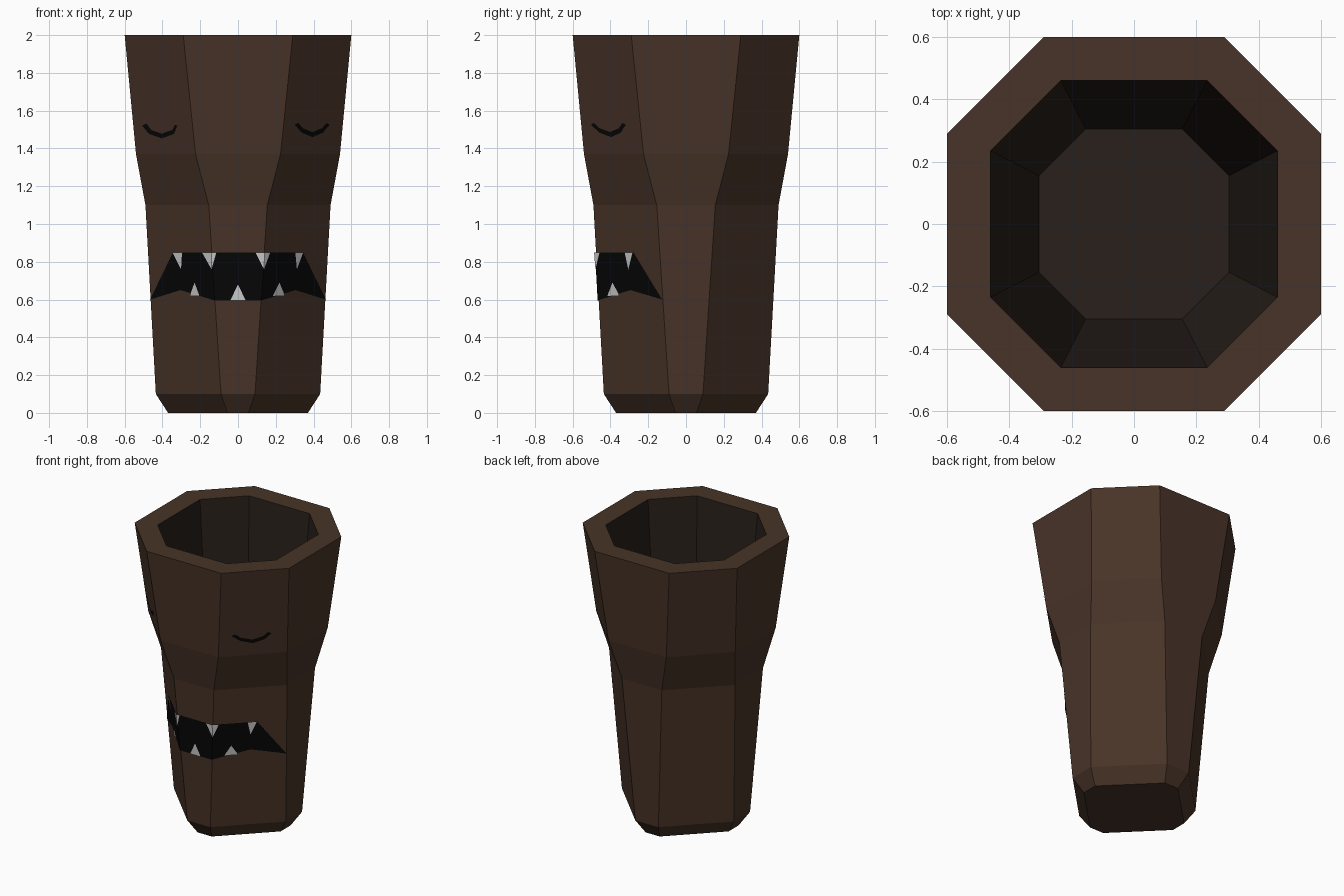
import bpy

if "Cube" in bpy.data.objects:
    bpy.data.objects.remove(bpy.data.objects["Cube"])

def material(name, rgb):
    m = bpy.data.materials.new(name)
    m.diffuse_color = (*rgb, 1)
    m.use_nodes = True
    m.node_tree.nodes["Principled BSDF"].inputs["Base Color"].default_value = m.diffuse_color
    return m

WOOD = material("wood", (0.065, 0.034, 0.021))
HOLLOW = material("hollow", (0.021, 0.014, 0.011))
BLACK = material("black", (0.002, 0.002, 0.002))
TOOTH = material("tooth", (0.65, 0.65, 0.65))

# Octagon rings: height, distance to flat side, half width of flat side
OUTER = [(0, .37, .055), (.1, .435, .09), (1.1, .49, .155),
         (1.37, .54, .225), (2, .6, .29)]
INNER = [(2, .46, .235), (.15, .305, .155)]

def add_mesh(name, verts, faces, mats):
    me = bpy.data.meshes.new(name)
    me.from_pydata(verts, [], faces)
    for m in mats:
        me.materials.append(m)
    me.update()
    ob = bpy.data.objects.new(name, me)
    bpy.context.collection.objects.link(ob)
    return ob

def ring(z, a, b):
    return [(x, y, z) for x, y in ((b, -a), (a, -b), (a, b), (b, a),
                                   (-b, a), (-a, b), (-a, -b), (-b, -a))]

# Hollow eight-sided trunk
rings = OUTER + INNER
verts = [v for r in rings for v in ring(*r)]
faces = [tuple(reversed(range(8)))]
for k in range(len(rings) - 1):
    for i in range(8):
        j = (i + 1) % 8
        faces.append((k * 8 + i, k * 8 + j, k * 8 + 8 + j, k * 8 + 8 + i))
last = (len(rings) - 1) * 8
faces.append(tuple(range(last, last + 8)))
trunk = add_mesh("trunk", verts, faces, [WOOD, HOLLOW])
for p in trunk.data.polygons[-9:]:
    p.material_index = 1

def on_front(x, z, lift):
    """Point on the front of the trunk, lifted slightly outward."""
    for (z0, a0, b0), (z1, a1, b1) in zip(OUTER, OUTER[1:]):
        if z0 <= z <= z1:
            t = (z - z0) / (z1 - z0)
            a, b = a0 + t * (a1 - a0), b0 + t * (b1 - b0)
            y = -a if abs(x) <= b else -(a + b - abs(x))
            return (x * (1 + lift), y * (1 + lift), z)

def decal(name, polys, mat, lift):
    verts, faces = [], []
    for poly in polys:
        faces.append(tuple(range(len(verts), len(verts) + len(poly))))
        verts += [on_front(x, z, lift) for x, z in poly]
    return add_mesh(name, verts, faces, [mat])

# Mouth wrapped over the front and the two diagonal sides
side = [(.122, .595), (.30, .65), (.46, .60), (.34, .85), (.139, .85)]
mirrored = [(-x, z) for x, z in reversed(side)]
middle = [(-.122, .595), (.122, .595), (.139, .85), (-.139, .85)]
decal("mouth", [side, mirrored, middle], BLACK, .012)

# Teeth: left, middle, right, tip x, base height, tip height
TEETH = [(-.34, -.315, -.29, -.295, .85, .76), (-.187, -.137, -.112, -.137, .85, .76),
         (.09, .137, .167, .135, .85, .76), (.297, .315, .338, .305, .85, .76),
         (-.25, -.225, -.2, -.225, .62, .69), (-.04, 0, .04, 0, .595, .68),
         (.18, .21, .243, .215, .62, .69)]
tris = []
for l, m, r, t, base, tip in TEETH:
    pair = [[(l, base), (m, base), (t, tip)], [(m, base), (r, base), (t, tip)]]
    if base > tip:
        pair = [p[::-1] for p in pair]
    tris += pair
decal("teeth", tris, TOOTH, .022)

# Closed eyes: thin curved strips
def eye(name, top, bottom):
    quads = [[bottom[i], bottom[i + 1], top[i + 1], top[i]] for i in range(len(top) - 1)]
    decal(name, quads, BLACK, .01)

eye("right_eye",
    [(.315, 1.535), (.34, 1.507), (.39, 1.487), (.44, 1.507), (.465, 1.535)],
    [(.297, 1.525), (.335, 1.483), (.39, 1.46), (.445, 1.483), (.48, 1.525)])
eye("left_eye",
    [(-.48, 1.532), (-.455, 1.498), (-.40, 1.478), (-.345, 1.498), (-.33, 1.525)],
    [(-.502, 1.52), (-.467, 1.477), (-.40, 1.453), (-.335, 1.477), (-.318, 1.52)])
